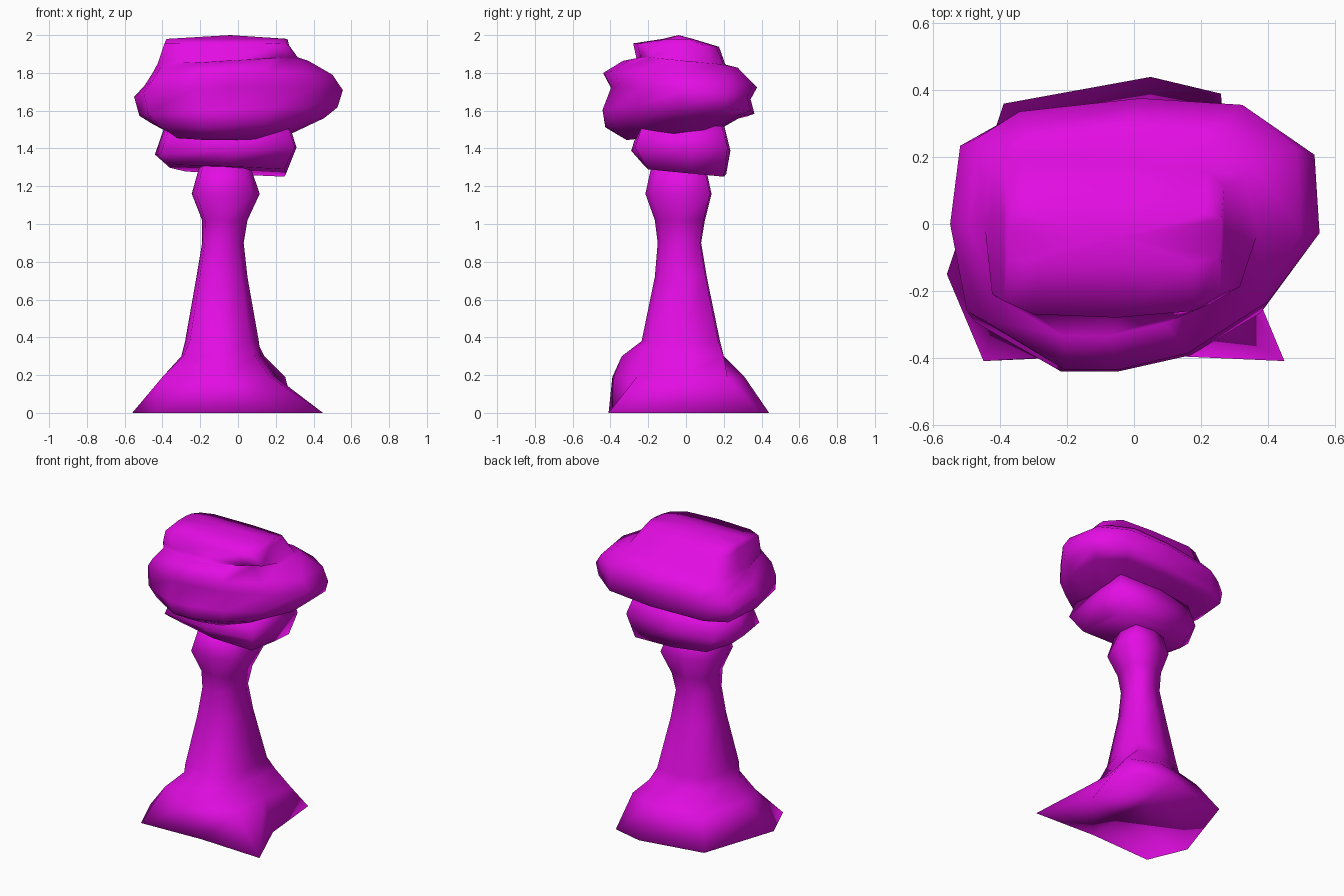
import bpy
import math

cube = bpy.data.objects.get("Cube")
if cube:
    bpy.data.objects.remove(cube, do_unlink=True)

# Single magenta material
magenta = bpy.data.materials.new("magenta")
magenta.use_nodes = True
colour = (0.77, 0.004, 0.77, 1)
magenta.diffuse_color = colour
magenta.node_tree.nodes["Principled BSDF"].inputs["Base Color"].default_value = colour


def loft(name, rings, peak=None):
    """Skin a stack of equal-length point rings, close both ends, shade smooth."""
    n = len(rings[0])
    verts = [p for ring in rings for p in ring]
    faces = [list(range(n))[::-1]]
    for r in range(len(rings) - 1):
        for i in range(n):
            j = (i + 1) % n
            faces.append([r * n + i, r * n + j, r * n + n + j, r * n + n + i])
    top = len(verts) - n
    if peak:
        verts.append(peak)
        faces += [[top + i, top + (i + 1) % n, top + n] for i in range(n)]
    else:
        faces.append(list(range(top, top + n)))
    mesh = bpy.data.meshes.new(name)
    mesh.from_pydata(verts, [], faces)
    mesh.materials.append(magenta)
    mesh.shade_smooth()
    obj = bpy.data.objects.new(name, mesh)
    bpy.context.collection.objects.link(obj)


def flat(outline, z):
    return [(x, y, z) for x, y in outline]


def trunk_ring(z, x0, x1, y0, y1):
    """Eight-sided ring in the given bounds, fuller along one diagonal."""
    unit = [(0.76, -0.76), (1, 0), (0.95, 0.95), (0, 1),
            (-0.76, 0.76), (-1, 0), (-0.87, -0.87), (0, -1)]
    return [((x0 + x1 + u * (x1 - x0)) / 2, (y0 + y1 + v * (y1 - y0)) / 2, z)
            for u, v in unit]


def shaped(outline, z, sx, sy, cx=0, cy=0, tx=0, ty=0):
    """Scaled, shifted and tilted copy of an outline."""
    return [(x * sx + cx, y * sy + cy, z + tx * x + ty * y) for x, y in outline]


# Trunk with flared root points and a knot at the front
foot = [(0.45, -0.41), (0.30, -0.05), (0.26, 0.39), (0.05, 0.44),
        (-0.39, 0.36), (-0.56, -0.15), (-0.45, -0.41), (0, -0.39)]
shoulder = [(0.17, -0.26), (0.2, 0), (0.25, 0.22), (0.05, 0.31),
            (-0.3, 0.25), (-0.4, -0.05), (-0.4, -0.22), (-0.1, -0.39)]
collar = [(0.09, -0.22), (0.12, 0), (0.14, 0.2), (-0.05, 0.2),
          (-0.24, 0.15), (-0.3, -0.03), (-0.29, -0.17), (-0.09, -0.34)]
trunk_rings = [flat(foot, 0), flat(shoulder, 0.19), flat(collar, 0.3)]
for spec in [(0.38, -0.28, 0.11, -0.235, 0.18), (0.72, -0.22, 0.05, -0.165, 0.11),
             (0.9, -0.19, 0.03, -0.15, 0.08), (1.02, -0.19, 0.05, -0.165, 0.1),
             (1.16, -0.245, 0.115, -0.215, 0.135), (1.32, -0.2, 0.06, -0.18, 0.1)]:
    trunk_rings.append(trunk_ring(*spec))
loft("trunk", trunk_rings)

# Lower foliage tier
skirt = [(0.3, -0.27), (0.31, 0.02), (0.3, 0.22), (-0.05, 0.235),
         (-0.34, 0.19), (-0.44, 0), (-0.41, -0.21), (-0.05, -0.29)]
loft("lower_foliage", [
    shaped(skirt, 1.28, 0.82, 0.82, 0, 0.02, -0.04, -0.08),
    shaped(skirt, 1.39, 1, 1, 0, 0, 0.05, 0),
    shaped(skirt, 1.52, 0.88, 0.86)])

# Upper foliage: broad canopy rising into a forward-leaning crown
canopy = [(0.555, -0.03), (0.54, 0.23), (0.36, 0.36), (0.02, 0.38),
          (-0.38, 0.34), (-0.52, 0.26), (-0.55, 0), (-0.5, -0.29),
          (-0.23, -0.44), (-0.05, -0.44), (0.18, -0.39), (0.4, -0.26)]
crown = [(0.27, -0.03), (0.27, 0.11), (0.22, 0.16), (0, 0.175),
         (-0.3, 0.17), (-0.38, 0.14), (-0.39, 0), (-0.39, -0.23),
         (-0.3, -0.27), (-0.05, -0.28), (0.18, -0.26), (0.26, -0.21)]
loft("upper_foliage", [
    shaped(canopy, 1.475, 0.56, 0.6, -0.04, -0.05, 0, 0.07),
    shaped(canopy, 1.545, 0.82, 0.88, 0, -0.04, 0.03, 0.06),
    shaped(canopy, 1.595, 0.95, 0.98, 0, -0.01, 0.04, -0.03),
    shaped(canopy, 1.69, 1, 0.9, 0, 0, 0.03, -0.08),
    shaped(canopy, 1.76, 0.9, 0.99, 0, 0, 0.05, -0.1),
    shaped(canopy, 1.835, 0.74, 0.76, -0.04, 0, 0.05, -0.07),
    shaped(crown, 1.85, 1.14, 1.04, 0.02, 0.03, 0.05, -0.09),
    shaped(crown, 1.945, 1, 1, 0, 0, 0, -0.04),
    shaped(crown, 1.98, 0.97, 0.35, 0, -0.025)],
    peak=(-0.04, -0.04, 2))
